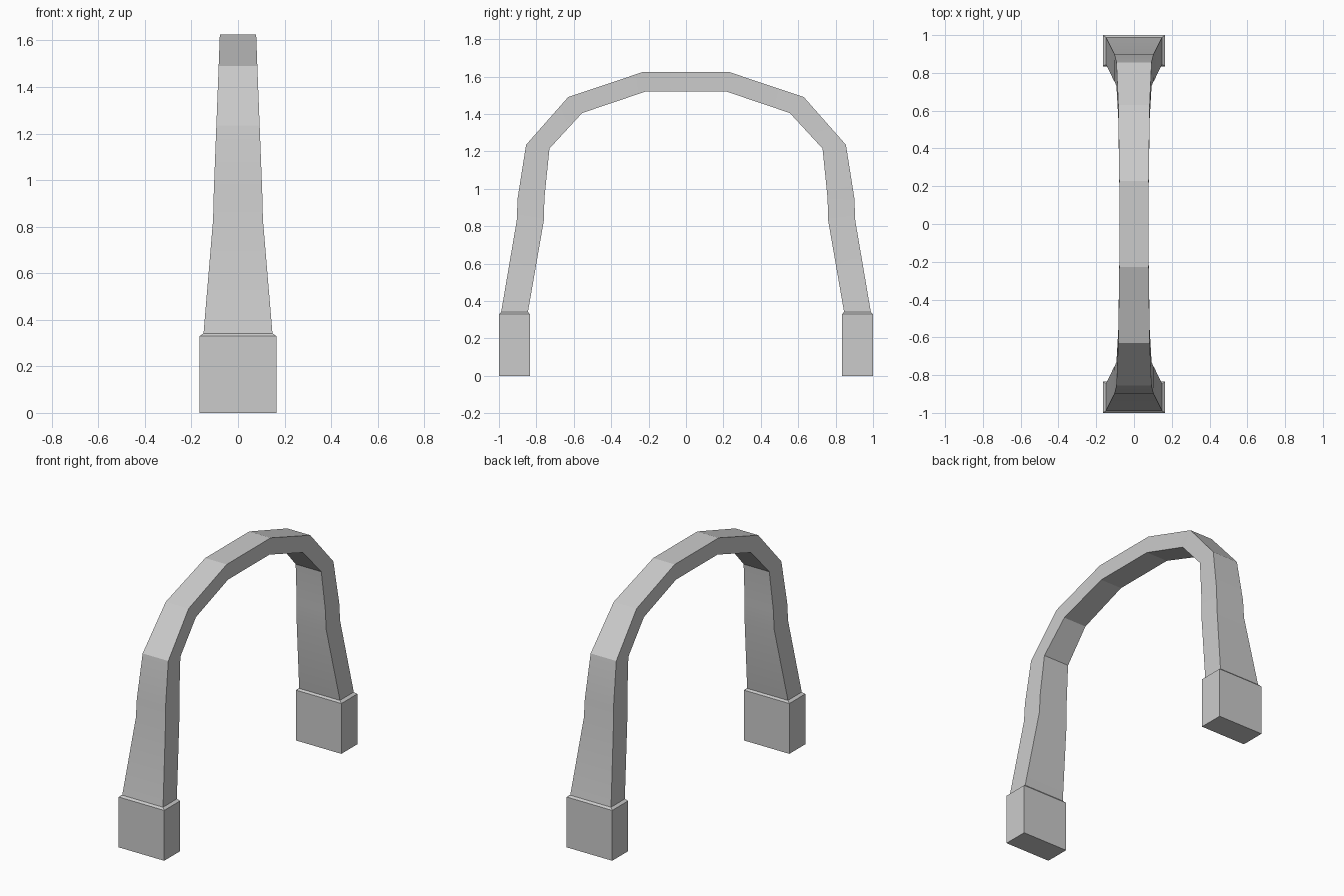
import bpy, bmesh
from math import radians

if "Cube" in bpy.data.objects:
    bpy.data.objects.remove(bpy.data.objects["Cube"])

# Half-arch cross-sections: outer y, outer z, inner y, inner z, half width
SECTIONS = [
    (1.0, 0.0, 0.835, 0.0, 0.165),
    (1.0, 0.33, 0.835, 0.33, 0.165),
    (0.988, 0.342, 0.845, 0.342, 0.148),
    (0.905, 0.83, 0.76, 0.83, 0.107),
    (0.90, 0.95, 0.757, 0.95, 0.104),
    (0.855, 1.235, 0.73, 1.215, 0.093),
    (0.63, 1.49, 0.555, 1.405, 0.083),
    (0.228, 1.625, 0.215, 1.52, 0.078),
]

# Mirror the sections to run from one foot over the top to the other
full = [(-oy, oz, -iy, iz, w) for oy, oz, iy, iz, w in SECTIONS] + SECTIONS[::-1]

# Loft a rectangular tube through all sections
bm = bmesh.new()
rings = []
for oy, oz, iy, iz, w in full:
    corners = [(-w, oy, oz), (w, oy, oz), (w, iy, iz), (-w, iy, iz)]
    rings.append([bm.verts.new(c) for c in corners])
for a, b in zip(rings, rings[1:]):
    for i in range(4):
        j = (i + 1) % 4
        bm.faces.new((a[i], a[j], b[j], b[i]))

# Close the soles of both feet
bm.faces.new(rings[0])
bm.faces.new(rings[-1])
bmesh.ops.recalc_face_normals(bm, faces=bm.faces)

mesh = bpy.data.meshes.new("arch")
bm.to_mesh(mesh)
bm.free()
arch = bpy.data.objects.new("arch", mesh)
bpy.context.collection.objects.link(arch)

# Soften only the shallow bends in the legs
bpy.context.view_layer.objects.active = arch
arch.select_set(True)
bpy.ops.object.shade_smooth_by_angle(angle=radians(12))
